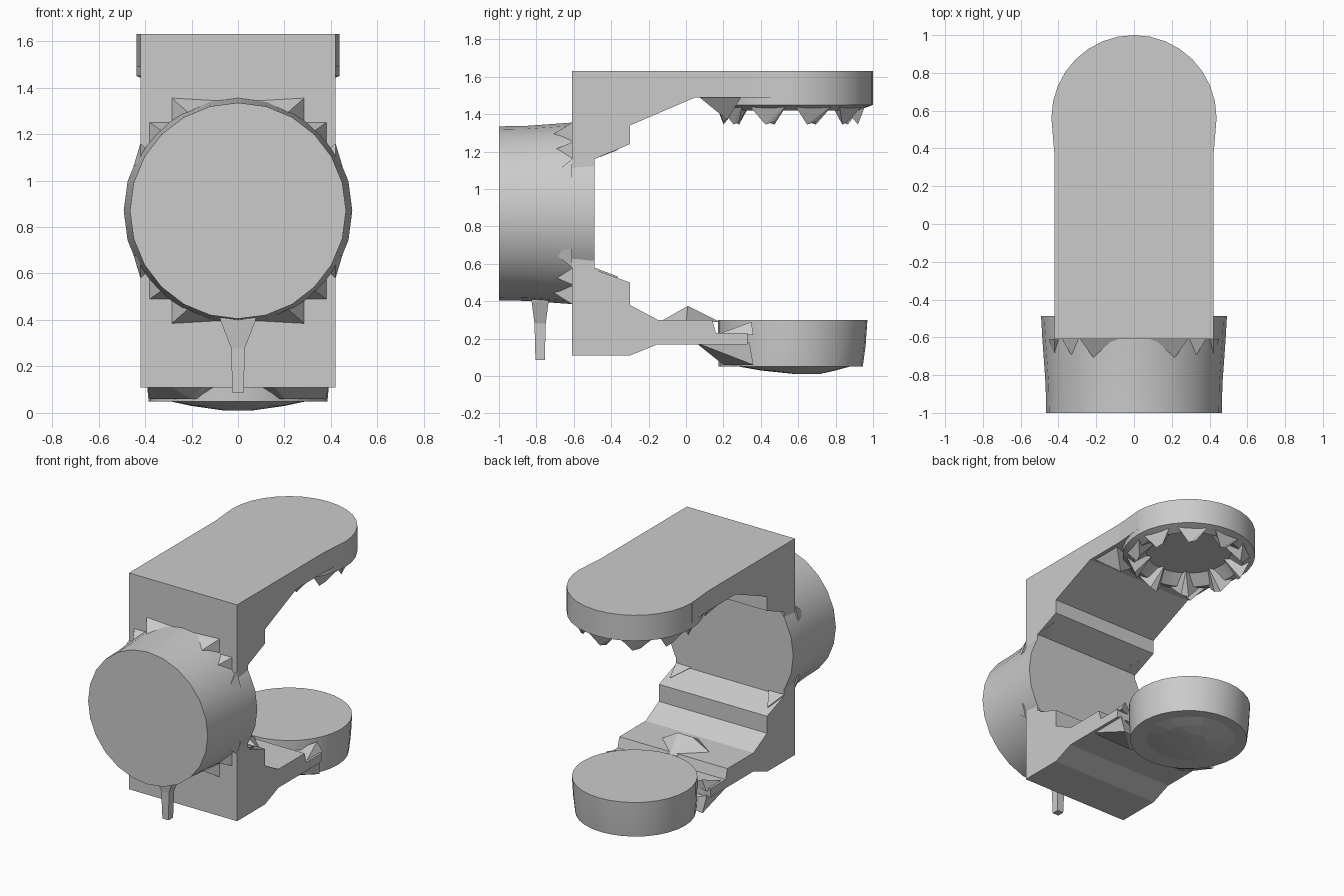
import bpy
import bmesh
from math import cos, sin, pi, radians

if "Cube" in bpy.data.objects:
    bpy.data.objects.remove(bpy.data.objects["Cube"])

grey = bpy.data.materials.new("plain grey")
grey.use_nodes = True
GREY = (0.6, 0.6, 0.6, 1)
grey.diffuse_color = GREY
grey.node_tree.nodes["Principled BSDF"].inputs["Base Color"].default_value = GREY


def finish(name, bm, smooth=False):
    bmesh.ops.recalc_face_normals(bm, faces=bm.faces)
    mesh = bpy.data.meshes.new(name)
    bm.to_mesh(mesh)
    bm.free()
    mesh.materials.append(grey)
    obj = bpy.data.objects.new(name, mesh)
    bpy.context.collection.objects.link(obj)
    if smooth:
        bpy.ops.object.select_all(action="DESELECT")
        obj.select_set(True)
        bpy.context.view_layer.objects.active = obj
        bpy.ops.object.shade_smooth_by_angle(angle=radians(35))
    return obj


def loft(name, rings, smooth=False):
    """Skin equal-length rings of points and cap both ends."""
    bm = bmesh.new()
    loops = [[bm.verts.new(p) for p in ring] for ring in rings]
    n = len(loops[0])
    for a, b in zip(loops, loops[1:]):
        for i in range(n):
            j = (i + 1) % n
            bm.faces.new((a[i], a[j], b[j], b[i]))
    bm.faces.new(loops[0])
    bm.faces.new(loops[-1])
    return finish(name, bm, smooth)


def hulls(name, groups):
    """One object made of several small convex chips."""
    bm = bmesh.new()
    for points in groups:
        verts = [bm.verts.new(p) for p in points]
        bmesh.ops.convex_hull(bm, input=verts)
    return finish(name, bm)


def disc(radius, y, z, n=32):
    return [(radius * cos(2 * pi * i / n), y + radius * sin(2 * pi * i / n), z)
            for i in range(n)]


# Bracket: side profile swept across the width
profile = [(-0.61, 0.11), (-0.61, 1.63), (0.5, 1.63), (0.5, 1.49), (0.05, 1.49),
           (-0.3, 1.34), (-0.3, 1.24), (-0.49, 1.16), (-0.49, 0.57), (-0.3, 0.5),
           (-0.3, 0.38), (-0.15, 0.3), (0.14, 0.3), (0.16, 0.23), (0.33, 0.23),
           (0.33, 0.17), (-0.15, 0.17), (-0.3, 0.11)]
loft("bracket", [[(x, y, z) for y, z in profile] for x in (-0.42, 0.42)])

# Front drum, slightly flared towards the bracket
MID = 0.87
drum = [(-1, 0.465), (-0.85, 0.468), (-0.61, 0.485), (-0.488, 0.492)]
loft("front_drum", [[(r * cos(pi * i / 12), y, MID + r * sin(pi * i / 12))
                     for i in range(24)] for y, r in drum], True)

# Jagged chips where the drum meets the bracket
chips = []
for sx in (-1, 1):
    for sz in (-1, 1):
        for tooth in ([(0.02, -0.61, 0.47), (0.285, -0.61, 0.485),
                       (0.285, -0.61, 0.34), (0.2, -0.73, 0.41)],
                      [(0.25, -0.61, 0.38), (0.38, -0.61, 0.38),
                       (0.38, -0.61, 0.28), (0.31, -0.73, 0.33)],
                      [(0.42, -0.61, 0.29), (0.45, -0.61, 0.19),
                       (0.38, -0.61, 0.25), (0.42, -0.72, 0.2)],
                      # corner chips on the inside of the bracket
                      [(0.42, -0.49, 0.4), (0.42, -0.49, 0.29), (0.3, -0.49, 0.29),
                       (0.38, -0.36, 0.34)]):
            chips.append([(sx * x, y, MID + sz * z) for x, y, z in tooth])
hulls("drum_chips", chips)

# Tapered fin under the drum
loft("lower_fin", [[(-w, -0.78 - d, z), (w, -0.78 - d, z),
                    (w, -0.78 + d, z), (-w, -0.78 + d, z)]
                   for w, d, z in [(0.08, 0.045, 0.43), (0.075, 0.045, 0.395),
                                   (0.03, 0.03, 0.28), (0.024, 0.025, 0.085)]])

# Upper pad: rounded arm end with a recessed underside
loft("upper_pad", [disc(0.437, 0.563, 1.63), disc(0.437, 0.563, 1.45),
                   disc(0.36, 0.56, 1.42), disc(0.28, 0.56, 1.48)], True)
hulls("upper_arm_cheeks", [[(sx * x, y, z) for z in (1.49, 1.63)
                            for x, y in [(0.4, 0.3), (0.42, 0.35), (0.437, 0.56), (0.4, 0.56)]]
                           for sx in (-1, 1)])

# Ring of teeth under the upper pad
teeth = []
COUNT = 10
for i in range(COUNT):
    a = 2 * pi * (i + 0.5) / COUNT
    ring = [(0.42, -0.28, 1.46), (0.42, 0.28, 1.46), (0.25, 0, 1.48),
            (0.36, -0.07, 1.345), (0.36, 0.07, 1.36)]
    teeth.append([(r * cos(a + t), 0.56 + r * sin(a + t), z) for r, t, z in ring])
hulls("upper_pad_teeth", teeth)
hulls("upper_pad_rear_chips", [[(sx * 0.4, 0.06, 1.5), (sx * 0.4, 0.3, 1.5),
                                (sx * 0.1, 0.2, 1.5), (sx * 0.3, 0.22, 1.37)]
                               for sx in (-1, 1)])

# Lower pad: tapered disc with a shallow faceted underside
loft("lower_pad", [disc(0.4, 0.57, 0.3), disc(0.395, 0.565, 0.16),
                   disc(0.385, 0.56, 0.05)], True)
loft("lower_pad_dome", [disc(0.34, 0.57, 0.06, 16), disc(0.2, 0.6, 0.03, 16),
                        disc(0.06, 0.65, 0.01, 16)])

# Chips and ridge where the lower arm joins its pad
join = [[(-0.2, 0, 0.29), (0.2, 0, 0.29), (0, -0.14, 0.29), (0, 0.18, 0.29),
         (-0.06, 0.01, 0.375), (0.06, 0.01, 0.375)]]
for sx in (-1, 1):
    join.append([(sx * 0.41, 0.16, 0.22), (sx * 0.41, 0.36, 0.22),
                 (sx * 0.25, 0.3, 0.22), (sx * 0.37, 0.35, 0.29)])
    join.append([(sx * 0.4, 0.05, 0.18), (sx * 0.4, 0.34, 0.18), (sx * 0.38, 0.36, 0.06),
                 (sx * 0.1, 0.05, 0.18), (sx * 0.2, 0.2, 0.06), (sx * 0.1, 0.3, 0.06)])
hulls("lower_join_chips", join)
